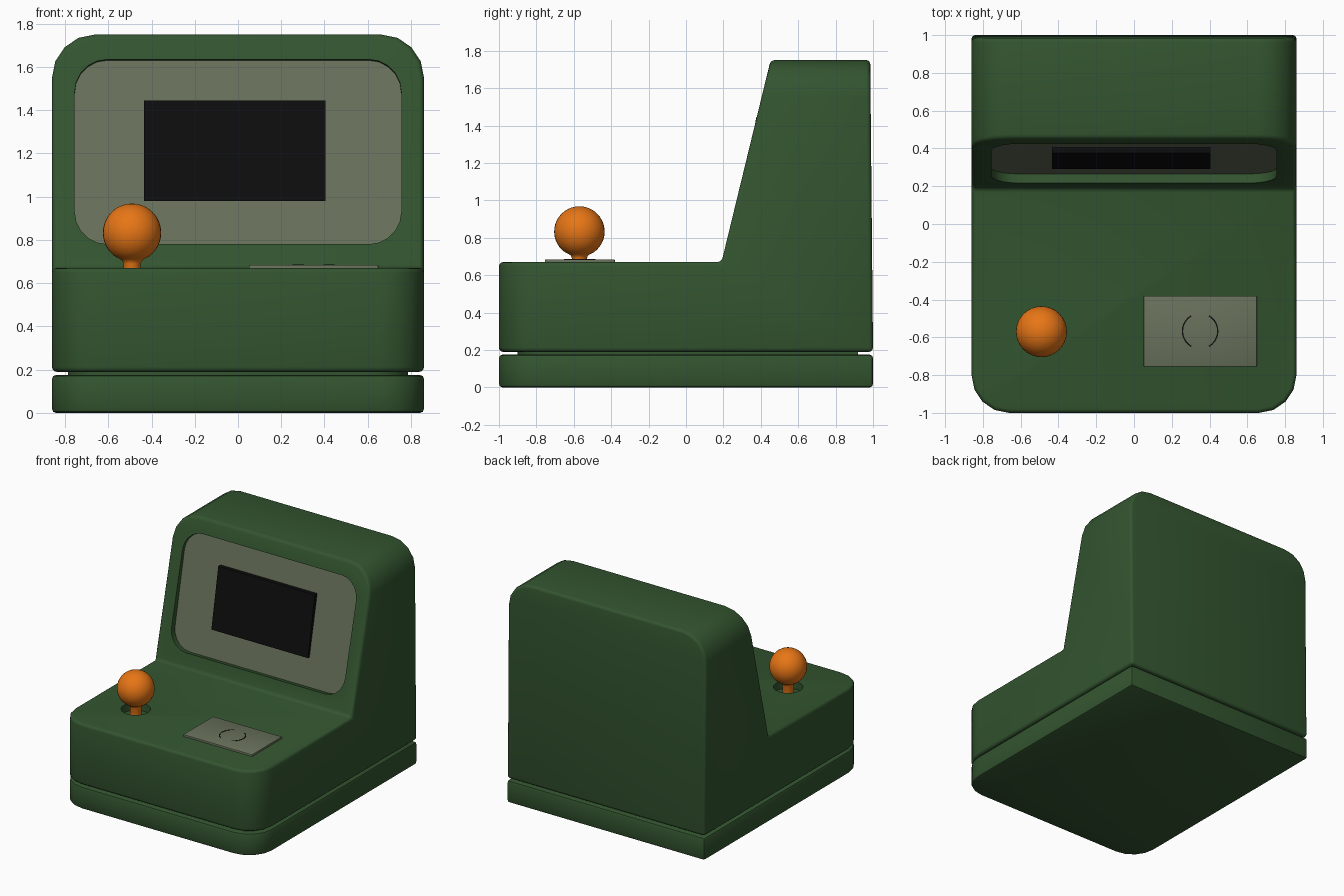
import bpy, bmesh
from math import cos, sin, pi, radians, sqrt
from mathutils import Vector

if "Cube" in bpy.data.objects:
    bpy.data.objects.remove(bpy.data.objects["Cube"])


def material(name, rgb):
    m = bpy.data.materials.new(name)
    m.diffuse_color = (*rgb, 1)
    m.use_nodes = True
    m.node_tree.nodes["Principled BSDF"].inputs["Base Color"].default_value = m.diffuse_color
    return m


GREEN = material("green_shell", (0.033, 0.09, 0.029))
OLIVE = material("olive_grey", (0.14, 0.165, 0.105))
BLACK = material("screen_black", (0.004, 0.004, 0.004))
ORANGE = material("orange", (0.8, 0.18, 0.008))


def make_object(name, bm, mat):
    bmesh.ops.recalc_face_normals(bm, faces=bm.faces)
    me = bpy.data.meshes.new(name)
    bm.to_mesh(me)
    bm.free()
    ob = bpy.data.objects.new(name, me)
    bpy.context.collection.objects.link(ob)
    if mat:
        me.materials.append(mat)
    return ob


def prism(loop_a, loop_b):
    """Closed solid between two matching outlines."""
    bm = bmesh.new()
    a = [bm.verts.new(p) for p in loop_a]
    b = [bm.verts.new(p) for p in loop_b]
    bm.faces.new(a)
    bm.faces.new(b[::-1])
    n = len(a)
    for i in range(n):
        bm.faces.new((a[i], b[i], b[(i + 1) % n], a[(i + 1) % n]))
    return bm


def round_edges(bm, test, radius, segments=4):
    edges = [e for e in bm.edges if all(test(v.co) for v in e.verts)]
    bmesh.ops.bevel(bm, geom=edges, offset=radius, segments=segments,
                    profile=0.5, affect='EDGES')


def finish(ob, bevel=0, segments=2, cutters=(), angle=40):
    """Bevel, cut, bake the modifiers and smooth."""
    if bevel:
        m = ob.modifiers.new("bevel", 'BEVEL')
        m.width, m.segments = bevel, segments
        m.limit_method, m.angle_limit = 'ANGLE', radians(35)
    for c in cutters:
        m = ob.modifiers.new("cut", 'BOOLEAN')
        m.object, m.operation, m.solver = c, 'DIFFERENCE', 'EXACT'
    dg = bpy.context.evaluated_depsgraph_get()
    me = bpy.data.meshes.new_from_object(ob.evaluated_get(dg))
    ob.modifiers.clear()
    ob.data = me
    bpy.ops.object.select_all(action='DESELECT')
    ob.select_set(True)
    bpy.context.view_layer.objects.active = ob
    bpy.ops.object.shade_smooth_by_angle(angle=radians(angle))
    for c in cutters:
        bpy.data.objects.remove(c)


W = 0.86


def slab(x, y0, y1, z0, z1, corner):
    pts = [(-x, y0), (x, y0), (x, y1), (-x, y1)]
    bm = prism([(*p, z0) for p in pts], [(*p, z1) for p in pts])
    # only upright front corners are rounded
    edges = [e for e in bm.edges if all(abs(v.co.y - y0) < 1e-4 for v in e.verts)
             and abs(e.verts[0].co.z - e.verts[1].co.z) > 1e-4]
    if corner:
        bmesh.ops.bevel(bm, geom=edges, offset=corner, segments=4,
                        profile=0.5, affect='EDGES')
    return bm


def face_y(z):      # sloped front of the monitor housing
    return 0.19 + 0.243 * (z - 0.67)


def panel_y(z):     # floor of the screen recess
    return 0.265 + 0.21 * (z - 0.78)


def rounded_rect(x0, x1, z0, z1, r, seg=5):
    pts = []
    for k, (cx, cz) in enumerate([(x1 - r, z1 - r), (x0 + r, z1 - r),
                                  (x0 + r, z0 + r), (x1 - r, z0 + r)]):
        for i in range(seg + 1):
            t = (k + i / seg) * pi / 2
            pts.append((cx + r * cos(t), cz + r * sin(t)))
    return pts


# foot slab and the narrower joint above it
finish(make_object("foot_slab", slab(W, -1, 1, 0, 0.175, 0.2), GREEN), 0.018)
finish(make_object("joint_core", slab(0.785, -0.9, 0.92, 0.16, 0.21, 0.17), GREEN))

# cabinet body from its side profile
side = [(-1, 0.19), (1, 0.19), (0.985, 1.75), (face_y(1.75), 1.75),
        (0.19, 0.67), (-1, 0.67)]
bm = prism([(-W, y, z) for y, z in side], [(W, y, z) for y, z in side])
for sx in (-W, W):
    round_edges(bm, lambda c: abs(c.x - sx) < 1e-4 and abs(c.y + 1) < 1e-4, 0.2)
    round_edges(bm, lambda c: abs(c.x - sx) < 1e-4 and abs(c.z - 1.75) < 1e-4, 0.2)
body = make_object("cabinet_body", bm, GREEN)

# recess cutter, walls square to the sloped front
outline = rounded_rect(-0.755, 0.755, 0.78, 1.635, 0.15)


def recess_loop(depth_of):
    loop = []
    for x, z in outline:
        d = depth_of(z)
        loop.append((x, face_y(z) + d, z - 0.243 * d))
    return loop


def floor(z):
    return panel_y(z) - face_y(z)


screen_cut = make_object("screen_cutter", prism(recess_loop(lambda z: -0.06),
                         recess_loop(lambda z: floor(z) + 0.02)), None)
bm = bmesh.new()
bmesh.ops.create_cone(bm, cap_ends=True, segments=32, radius1=0.105, radius2=0.105, depth=0.12)
bmesh.ops.translate(bm, verts=bm.verts, vec=(-0.49, -0.57, 0.67))
hole_cut = make_object("stick_hole_cutter", bm, None)
for c in (screen_cut, hole_cut):
    c.hide_render = True
finish(body, 0.022, 3, (screen_cut, hole_cut))

# screen surround and display
finish(make_object("screen_surround", prism(recess_loop(floor),
       recess_loop(lambda z: floor(z) + 0.02)), OLIVE))
rect = [(-0.435, 0.98), (0.405, 0.98), (0.405, 1.445), (-0.435, 1.445)]
front = [(x, 0.29 + (z - 0.98) * 0.185, z) for x, z in rect]
make_object("display", prism(front, [(x, y + 0.05, z) for x, y, z in front]), BLACK)

# joystick: turned stem flaring into a ball
R, CZ, stem = 0.135, 0.833, 0.04
profile = [(0, 0.60), (stem, 0.60), (stem, 0.69), (0.046, 0.705), (0.062, 0.715)]
profile += [(R * cos(t), CZ + R * sin(t)) for t in
            [radians(-56 + i * 146 / 16) for i in range(16)]] + [(0, CZ + R)]
bm = bmesh.new()
vs = [bm.verts.new((r, 0, z)) for r, z in profile]
es = [bm.edges.new(p) for p in zip(vs, vs[1:])]
bmesh.ops.spin(bm, geom=vs + es, cent=(0, 0, 0), axis=(0, 0, 1), angle=2 * pi, steps=32)
bmesh.ops.remove_doubles(bm, verts=bm.verts, dist=1e-4)
bmesh.ops.translate(bm, verts=bm.verts, vec=(-0.49, -0.57, 0))
finish(make_object("joystick", bm, ORANGE), angle=60)

# button plate with two thin arc marks
bm = slab(0.3, -0.1875, 0.1875, 0.655, 0.685, 0)
bmesh.ops.translate(bm, verts=bm.verts, vec=(0.35, -0.5675, 0))
finish(make_object("button_plate", bm, OLIVE), 0.006)
for name, mid in (("button_arc_right", 0), ("button_arc_left", pi)):
    ts = [mid + radians(-60 + i * 12) for i in range(11)]
    ring = [(0.35 + r * cos(t), -0.567 + r * sin(t))
            for r, tt in ((0.097, ts), (0.090, ts[::-1])) for t in tt]
    make_object(name, prism([(*p, 0.68) for p in ring], [(*p, 0.687) for p in ring]), BLACK)
